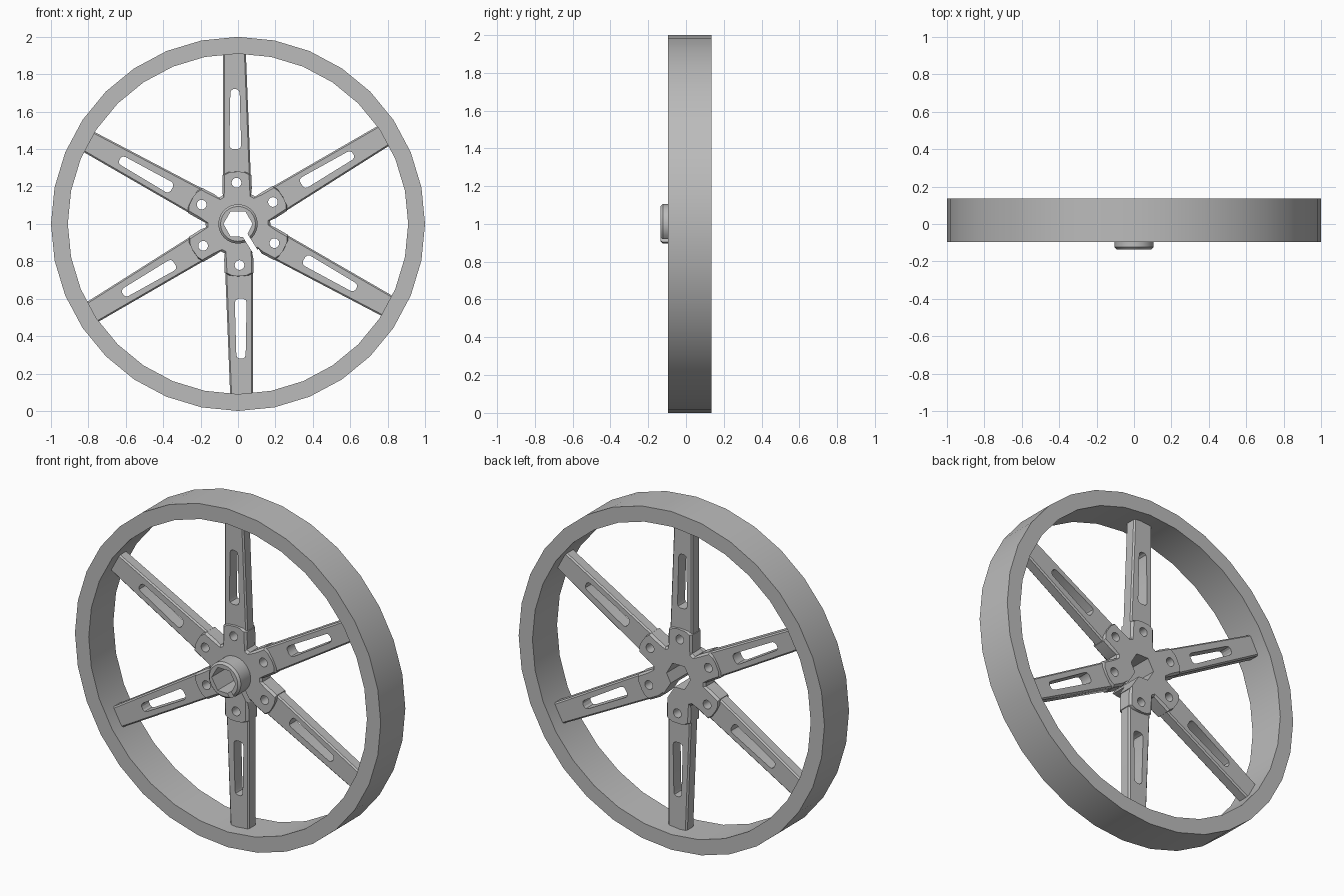
import bpy, bmesh, math

if "Cube" in bpy.data.objects:
    bpy.data.objects.remove(bpy.data.objects["Cube"])

grey = bpy.data.materials.new("plain grey")
grey.diffuse_color = (0.5, 0.5, 0.5, 1)
grey.use_nodes = True
grey.node_tree.nodes["Principled BSDF"].inputs["Base Color"].default_value = grey.diffuse_color

SLIT = 302          # direction of the clamping slit, degrees
HALF = 0.015        # half of the slit width


def polar(r, deg):
    a = math.radians(deg)
    return (r * math.cos(a), r * math.sin(a))


def local(u, v, deg):
    """Point u outward and v sideways along the direction deg."""
    c, s = polar(1, deg)
    return (u * c - v * s, u * s + v * c)


def circle(r, n, centre=(0, 0)):
    return [(centre[0] + p[0], centre[1] + p[1])
            for p in (polar(r, 360 * i / n) for i in range(n))]


def prism(name, outline, holes, y0, y1, bevel=0.0):
    """Plate between y0 and y1; outline(d) gives the outer loop inset by d."""
    bm = bmesh.new()
    caps = ([], [])
    if bevel:
        levels = [(y0, bevel), (y0 + bevel, 0), (y1 - bevel, 0), (y1, bevel)]
    else:
        levels = [(y0, 0), (y1, 0)]
    loops = [[(y, outline(d)) for y, d in levels]]
    loops += [[(y0, h), (y1, h)] for h in holes]
    for stack in loops:
        rings = [[bm.verts.new((x, y, z + 1)) for x, z in pts] for y, pts in stack]
        n = len(rings[0])
        for ring, cap in ((rings[0], caps[0]), (rings[-1], caps[1])):
            cap += [bm.edges.new((ring[i], ring[(i + 1) % n])) for i in range(n)]
        for a, b in zip(rings, rings[1:]):
            for i in range(n):
                j = (i + 1) % n
                bm.faces.new((a[i], a[j], b[j], b[i]))
    for cap in caps:
        bmesh.ops.triangle_fill(bm, use_beauty=True, edges=cap)
    bmesh.ops.recalc_face_normals(bm, faces=bm.faces)
    me = bpy.data.meshes.new(name)
    bm.to_mesh(me)
    bm.free()
    me.materials.append(grey)
    ob = bpy.data.objects.new(name, me)
    bpy.context.collection.objects.link(ob)
    bpy.ops.object.select_all(action='DESELECT')
    ob.select_set(True)
    bpy.context.view_layer.objects.active = ob
    bpy.ops.object.shade_smooth_by_angle(angle=math.radians(30))
    return ob


def keyhole(r_out):
    """Slit running inward, round the six-sided bore and out again."""
    pts = [local(r_out, -HALF, SLIT), local(0.072, -HALF, SLIT)]
    pts += [polar(0.078, a) for a in (240, 180, 120, 60, 0)]
    return pts + [local(0.072, HALF, SLIT), local(r_out, HALF, SLIT)]


def star(spoke):
    """Six spokes joined at rounded valleys, split by the slit."""
    def outline(d):
        pts = []
        for k in (4, 5, 0, 1, 2, 3):
            a = 90 + 60 * k
            pts += [local(u, v - d if v > 0 else v + d, a) for u, v in spoke]
            if k != 3:
                pts += [polar(0.173 - d, a + 28), polar(0.173 - d, a + 36)]
            else:
                pts += [polar(0.173 - d, a + 26)]
        pts += keyhole(0.173 - d)
        return pts + [polar(0.173 - d, SLIT + 8)]
    return outline


# Rim
prism("rim", lambda d: circle(1.0, 32), [circle(0.91, 32)], -0.095, 0.135)

# Spokes with long slots and bolt holes
SLOT = [(0.40, 0.028), (0.40, 0.002), (0.407, -0.012), (0.42, -0.017),
        (0.70, -0.009), (0.713, -0.004), (0.72, 0.008), (0.72, 0.026),
        (0.713, 0.037), (0.70, 0.041), (0.42, 0.046), (0.407, 0.041)]
angles = [90 + 60 * k for k in range(6)]
slots = [[local(u, v, a) for u, v in SLOT] for a in angles]
bolts = [circle(0.028, 16, local(0.22, 0.008, a)) for a in angles]
prism("spokes", star([(0.19, -0.071), (0.915, -0.042), (0.915, 0.08), (0.19, 0.08)]),
      slots + bolts, -0.015, 0.055, 0.008)

# Thicker hub plate in the middle of the spokes
bolts = [circle(0.026, 16, local(0.22, 0.008, a)) for a in angles]
prism("hub_plate", star([(0.19, -0.074), (0.262, -0.071), (0.276, -0.045),
                         (0.28, 0.005), (0.276, 0.055), (0.262, 0.083), (0.19, 0.083)]),
      bolts, -0.03, 0.07, 0.012)


# Split collar around the bore
def collar(d):
    r = 0.105 - d
    return [polar(r, SLIT + 14 + i * 332 / 32) for i in range(33)] + keyhole(r)


prism("hub_collar", collar, [], -0.135, -0.02, 0.012)
